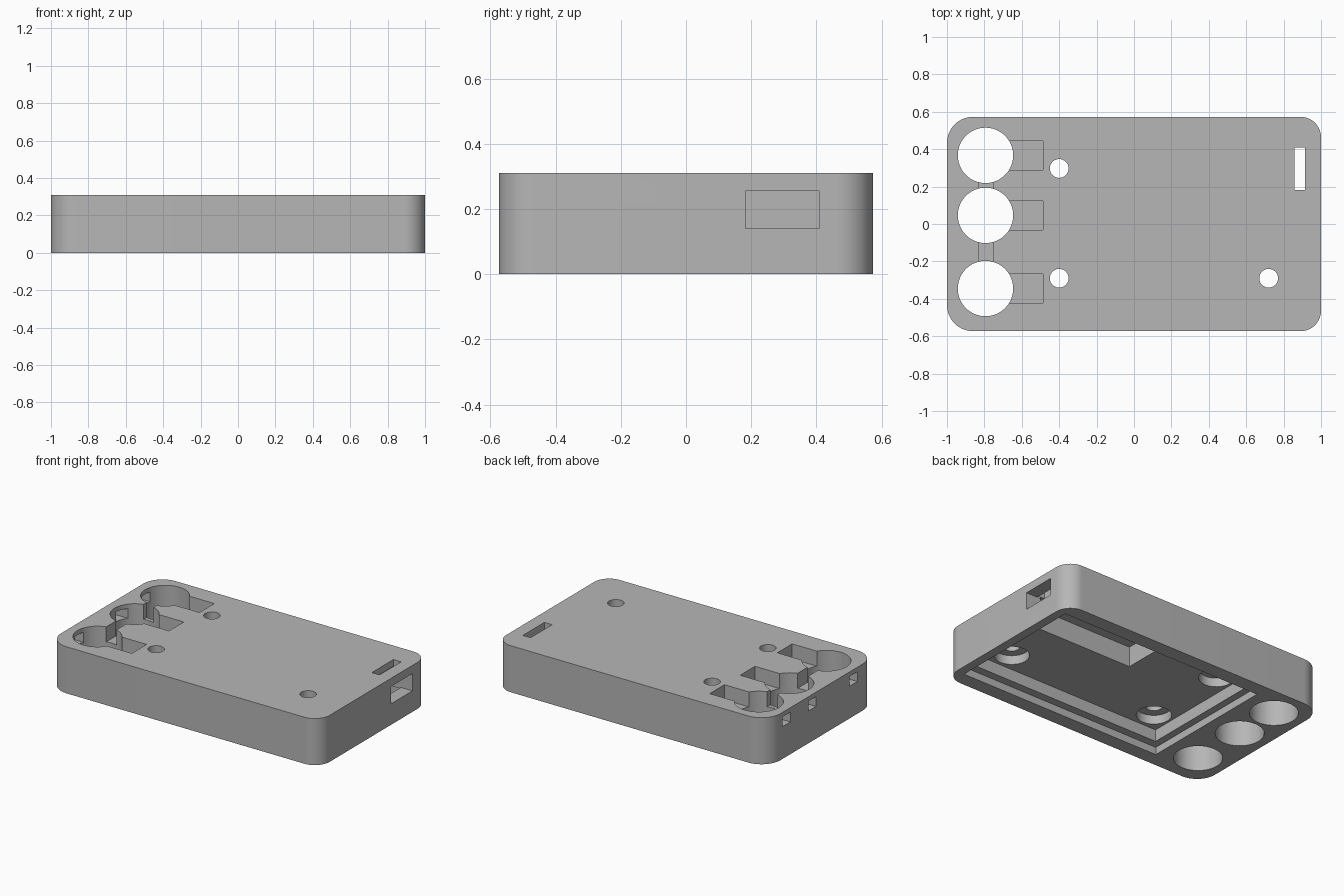
import bpy, bmesh, math
from mathutils import Matrix, Vector

old = bpy.data.objects.get("Cube")
if old:
    bpy.data.objects.remove(old, do_unlink=True)

grey = bpy.data.materials.new("plain grey")
grey.use_nodes = True
colour = (0.47, 0.47, 0.47, 1)
grey.diffuse_color = colour
grey.node_tree.nodes["Principled BSDF"].inputs["Base Color"].default_value = colour

HX, HY, H = 1.0, 0.573, 0.31


def make_object(name, bm):
    bmesh.ops.recalc_face_normals(bm, faces=bm.faces)
    mesh = bpy.data.meshes.new(name)
    bm.to_mesh(mesh)
    bm.free()
    mesh.materials.append(grey)
    obj = bpy.data.objects.new(name, mesh)
    bpy.context.collection.objects.link(obj)
    return obj


def box(name, x, y, z):
    """Box from three (low, high) ranges."""
    bm = bmesh.new()
    bmesh.ops.create_cube(bm, size=1)
    for v in bm.verts:
        v.co = Vector([r[0] if c < 0 else r[1] for c, r in zip(v.co, (x, y, z))])
    return make_object(name, bm)


def cylinder(name, x, y, radius, z):
    bm = bmesh.new()
    bmesh.ops.create_cone(bm, cap_ends=True, segments=64, radius1=radius, radius2=radius,
                          depth=z[1] - z[0],
                          matrix=Matrix.Translation((x, y, (z[0] + z[1]) / 2)))
    return make_object(name, bm)


def rounded_block(name):
    """Slab with wider corners at one end than at the other."""
    bm = bmesh.new()
    verts, steps = [], 16
    for i, (sx, sy) in enumerate([(1, 1), (-1, 1), (-1, -1), (1, -1)]):
        r = 0.11 if sx > 0 else 0.14
        for k in range(steps + 1):
            a = math.pi / 2 * (i + k / steps)
            verts.append(bm.verts.new((sx * (HX - r) + r * math.cos(a),
                                       sy * (HY - r) + r * math.sin(a), 0)))
    base = bm.faces.new(verts)
    top = bmesh.ops.extrude_face_region(bm, geom=[base])["geom"]
    bmesh.ops.translate(bm, verts=[g for g in top if isinstance(g, bmesh.types.BMVert)],
                        vec=(0, 0, H))
    return make_object(name, bm)


case = rounded_block("case_body")
cutters = []
ABOVE, BELOW = H + 0.1, -0.1

# Stepped cavity under the case
cutters.append(box("lid_recess", (-0.57, 0.94), (-0.475, 0.475), (BELOW, 0.05)))
cutters.append(box("main_cavity", (-0.522, 0.90), (-0.42, 0.42), (BELOW, 0.13)))
cutters.append(box("module_recess", (0.09, 0.89), (0.064, 0.41), (0, 0.265)))

# Side port and the slot above it
cutters.append(box("side_port", (0.86, 1.1), (0.182, 0.408), (0.14, 0.255)))
cutters.append(box("top_slot", (0.858, 0.915), (0.183, 0.41), (BELOW, ABOVE)))

# Three round bays with a side pocket and an end window each
FLOOR = 0.21
for bay_y, window_y in ((0.367, 0.37), (0.046, 0.1), (-0.345, -0.335)):
    cutters.append(cylinder("round_bay", -0.794, bay_y, 0.148, (BELOW, ABOVE)))
    cutters.append(box("bay_pocket", (-0.75, -0.486), (bay_y - 0.078, bay_y + 0.078),
                       (FLOOR, ABOVE)))
    cutters.append(box("end_window", (-1.1, -0.85), (window_y - 0.04, window_y + 0.04),
                       (0.215, 0.28)))

# Channel joining the bays
cutters.append(box("bay_channel", (-0.83, -0.754), (-0.345, 0.367), (FLOOR, ABOVE)))

# Counterbored screw holes
for x, y in ((-0.4, 0.297), (-0.4, -0.29), (0.72, -0.29)):
    cutters.append(cylinder("screw_hole", x, y, 0.05, (BELOW, ABOVE)))
    cutters.append(cylinder("counterbore", x, y, 0.107, (0.02, 0.19)))

# Carve everything, then drop the cutters
bpy.ops.object.select_all(action="DESELECT")
bpy.context.view_layer.objects.active = case
case.select_set(True)
for cutter in cutters:
    cutter.hide_render = True
    mod = case.modifiers.new("cut", "BOOLEAN")
    mod.operation = "DIFFERENCE"
    mod.solver = "EXACT"
    mod.object = cutter
    bpy.ops.object.modifier_apply(modifier=mod.name)
    bpy.data.objects.remove(cutter, do_unlink=True)

bpy.ops.object.shade_smooth_by_angle(angle=math.radians(30))
